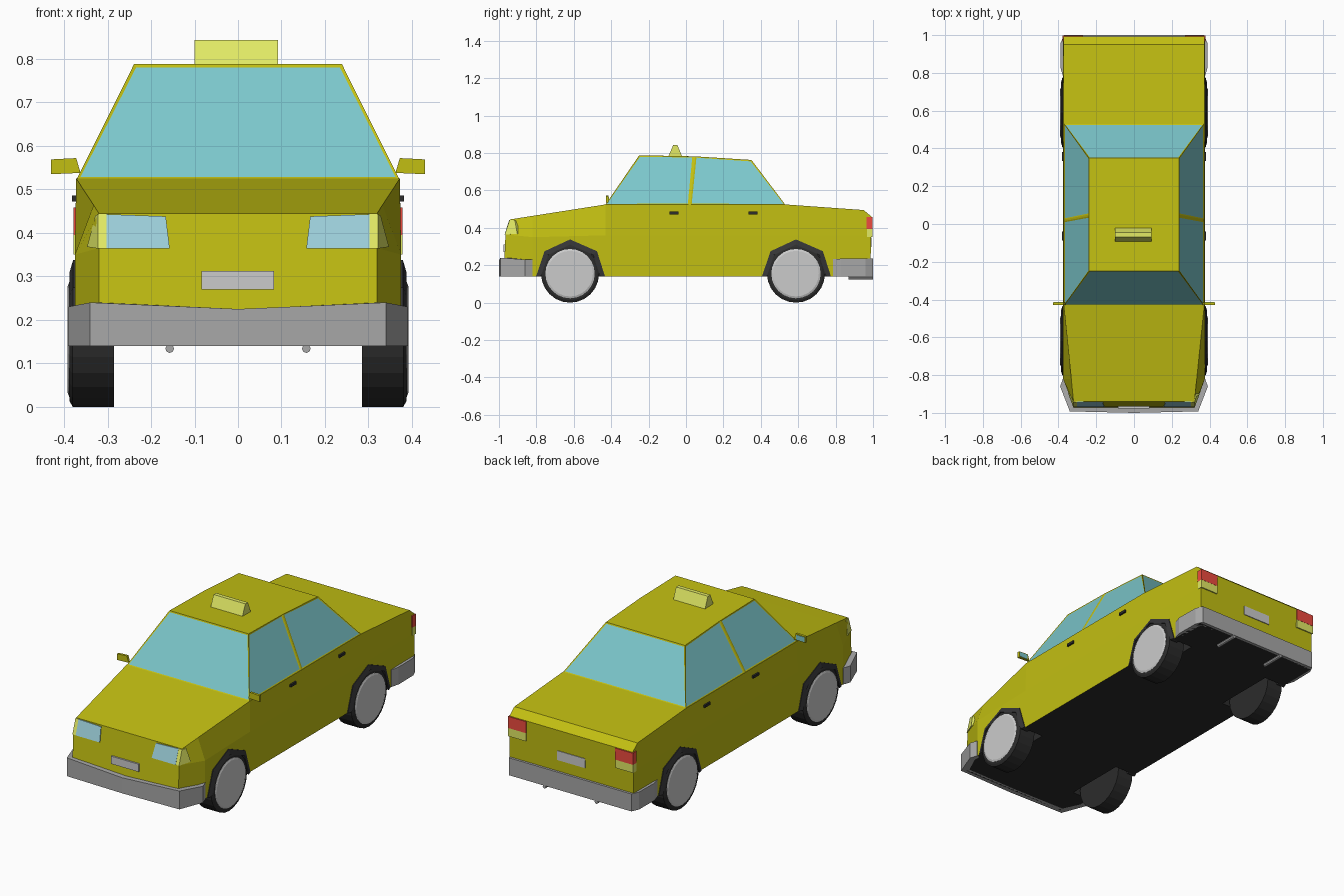
import bpy, bmesh, math

if "Cube" in bpy.data.objects:
    bpy.data.objects.remove(bpy.data.objects["Cube"])


def mat(name, r, g, b):
    m = bpy.data.materials.new(name)
    m.diffuse_color = (r, g, b, 1)
    m.use_nodes = True
    m.node_tree.nodes["Principled BSDF"].inputs["Base Color"].default_value = m.diffuse_color
    return m


YELLOW = mat("yellow_paint", 0.54, 0.52, 0.006)
BLACK = mat("black_rubber", 0.035, 0.035, 0.037)
FLOOR = mat("floor_black", 0.025, 0.025, 0.025)
GLASS = mat("glass", 0.2, 0.57, 0.6)
LAMP = mat("lamp_glass", 0.33, 0.62, 0.7)
AMBER = mat("pale_yellow", 0.76, 0.82, 0.13)
RED = mat("red", 0.85, 0.07, 0.05)
STEEL = mat("bumper_grey", 0.39, 0.39, 0.39)
SILVER = mat("light_grey", 0.6, 0.6, 0.6)


def loft(name, rings, *mats, mirror=False):
    """Closed rings of points joined in order, with both ends capped."""
    bm = bmesh.new()
    vs = [[bm.verts.new(p) for p in r] for r in rings]
    n = len(rings[0])
    for a, b in zip(vs, vs[1:]):
        for i in range(n):
            j = (i + 1) % n
            bm.faces.new((a[i], a[j], b[j], b[i]))
    bm.faces.new(vs[0])
    bm.faces.new(vs[-1])
    bmesh.ops.recalc_face_normals(bm, faces=bm.faces[:])
    me = bpy.data.meshes.new(name)
    bm.to_mesh(me)
    bm.free()
    ob = bpy.data.objects.new(name, me)
    bpy.context.collection.objects.link(ob)
    for m in mats:
        me.materials.append(m)
    if mirror:
        ob.modifiers.new("mirror", 'MIRROR')
    return ob


def box(name, x, y, z, *mats, mirror=False):
    return loft(name, [[(x[0], y[0], h), (x[1], y[0], h), (x[1], y[1], h), (x[0], y[1], h)]
                       for h in z], *mats, mirror=mirror)


def lathe(name, x_r, y, z, sides, *mats):
    """Round part along x, given (x, radius) steps; mirrored to the other side."""
    rings = [[(x, y + r * math.sin(2 * math.pi * i / sides), z - r * math.cos(2 * math.pi * i / sides))
              for i in range(sides)] for x, r in x_r]
    return loft(name, rings, *mats, mirror=True)


# Body shell: stations from front to back, each with bottom, waist and top corners
stations = [
    ((.32, -.975, .14), (.32, -.965, .365), (.32, -.94, .445)),
    ((.375, -.82, .14), (.375, -.82, .35), (.332, -.82, .464)),
    ((.375, -.43, .14), (.375, -.43, .36), (.372, -.43, .525)),
    ((.375, .53, .14), (.375, .53, .36), (.372, .53, .525)),
    ((.375, .95, .14), (.375, .95, .36), (.372, .95, .495)),
    ((.375, .985, .14), (.375, .99, .36), (.372, .992, .46)),
]
body = loft("body", [list(s) + [(-x, y, z) for x, y, z in reversed(s)] for s in stations],
            YELLOW, FLOOR)
for p in body.data.polygons:
    if p.normal.z < -.9:
        p.material_index = 1

# Wheels, wheel wells and black arch trims
ARCH = [(-.182, .14), (-.136, .275), (0, .338), (.144, .275), (.187, .14)]
for label, cy in (("front", -.62), ("rear", .588)):
    well = [(cy + y * .94, .14 + (z - .14) * .94) for y, z in ARCH]
    well = [(well[0][0], .05)] + well + [(well[-1][0], .05)]
    cutter = loft(label + "_well_cutter", [[(x, y, z) for y, z in well] for x in (.25, .5)],
                  YELLOW, FLOOR, mirror=True)
    for p in cutter.data.polygons:
        p.material_index = 1
    cutter.hide_render = True
    cutter.display_type = 'WIRE'
    cut = body.modifiers.new(label + "_wells", 'BOOLEAN')
    cut.operation = 'DIFFERENCE'
    cut.solver = 'EXACT'
    cut.object = cutter

    def scaled(p, k):
        return cy + p[0] * k, .14 + (p[1] - .14) * k
    rings = []
    for p in ARCH:
        o, i = scaled(p, 1), scaled(p, .86)
        rings.append([(.34, *o), (.379, *o), (.387, *i), (.34, *i)])
    loft(label + "_arch_trim", rings, BLACK, mirror=True)
    lathe(label + "_tyre", [(.285, .155), (.38, .155), (.387, .142)], cy, .155, 24, FLOOR)
    lathe(label + "_hubcap", [(.36, .132), (.388, .132), (.392, .122)], cy, .155, 24, SILVER)

# Cabin: frame with six inset windows; narrow side faces stay as door pillars
low = [(.37, -.43, .525), (.37, .016, .525), (.37, .024, .525), (.37, .53, .525)]
top = [(.239, -.25, .788), (.239, .04, .782), (.239, .05, .782), (.239, .35, .763)]
cabin = loft("cabin", [r + [(-x, y, z) for x, y, z in reversed(r)] for r in (low, top)],
             YELLOW, GLASS)
bm = bmesh.new()
bm.from_mesh(cabin.data)
panes = [f for f in bm.faces if len(f.verts) == 4 and f.calc_area() > .01]
bmesh.ops.inset_individual(bm, faces=panes, thickness=.009, depth=-.002)
for f in panes:
    f.material_index = 1
bm.to_mesh(cabin.data)
bm.free()

# Roof sign
loft("roof_sign", [[(x, -.095, .78), (x, -.068, .843), (x, -.046, .843), (x, -.02, .78)]
                   for x in (-.1, .092)], AMBER)


# Bumpers: (outer x, y, inner x, y, top z) from one end to the centre, then mirrored
def bumper(name, half):
    path = half + [(-a, b, -c, d, t) for a, b, c, d, t in reversed(half) if a]
    loft(name, [[(a, b, .14), (a, b, t), (c, d, t), (c, d, .14)] for a, b, c, d, t in path], STEEL)


bumper("front_bumper", [(.377, -.82, .36, -.82, .23), (.391, -.86, .36, -.86, .23),
                        (.34, -.992, .315, -.955, .24), (0, -1, 0, -.96, .225)])
bumper("rear_bumper", [(.377, .785, .36, .785, .233), (.39, .83, .36, .83, .235),
                       (.388, .96, .36, .95, .235), (.37, 1, .35, .97, .235),
                       (0, 1, 0, .97, .235)])

# Headlights on the sloping nose, with wrap-round indicators
lens = [(.157, -.966, .364), (.166, -.942, .438), (.302, -.941, .443), (.302, -.966, .364)]
loft("headlight", [[(x, y + d, z) for x, y, z in lens] for d in (-.004, .02)], LAMP, mirror=True)
wrap = [((.302, -.969, .364), (.302, -.944, .443)),
        ((.322, -.969, .364), (.322, -.943, .443)),
        ((.347, -.902, .368), (.328, -.915, .440))]
loft("indicator", [[a, b, (b[0] - .02, b[1] + .02, b[2]), (a[0] - .02, a[1] + .02, a[2])]
                   for a, b in wrap], AMBER, mirror=True)

# Tail lights
box("tail_light", (.27, .378), (.965, .997), (.395, .458), RED, mirror=True)
box("reverse_light", (.27, .378), (.968, .996), (.35, .395), AMBER, mirror=True)

# Number plates
box("front_plate", (-.084, .083), (-.977, -.955), (.27, .312), SILVER)
box("rear_plate", (-.084, .084), (.97, .993), (.297, .348), SILVER)

# Door handles
for label, y in (("front", -.063), ("rear", .357)):
    box(label + "_door_handle", (.365, .382), (y - .024, y + .024), (.472, .486), FLOOR, mirror=True)

# Side mirrors with glass on the back
loft("side_mirror", [[(.362, y, .538), (.372, y, .572), (.43, y, .569), (.43, y, .535)]
                     for y in (-.428, -.415)], YELLOW, mirror=True)
box("mirror_glass", (.376, .426), (-.417, -.413), (.54, .566), GLASS, mirror=True)

# Exhaust pipes
loft("exhaust_pipe", [[(.157 + .01 * math.cos(a * math.pi / 4), y, .134 + .01 * math.sin(a * math.pi / 4))
                       for a in range(8)] for y in (.87, .999)], STEEL, mirror=True)
